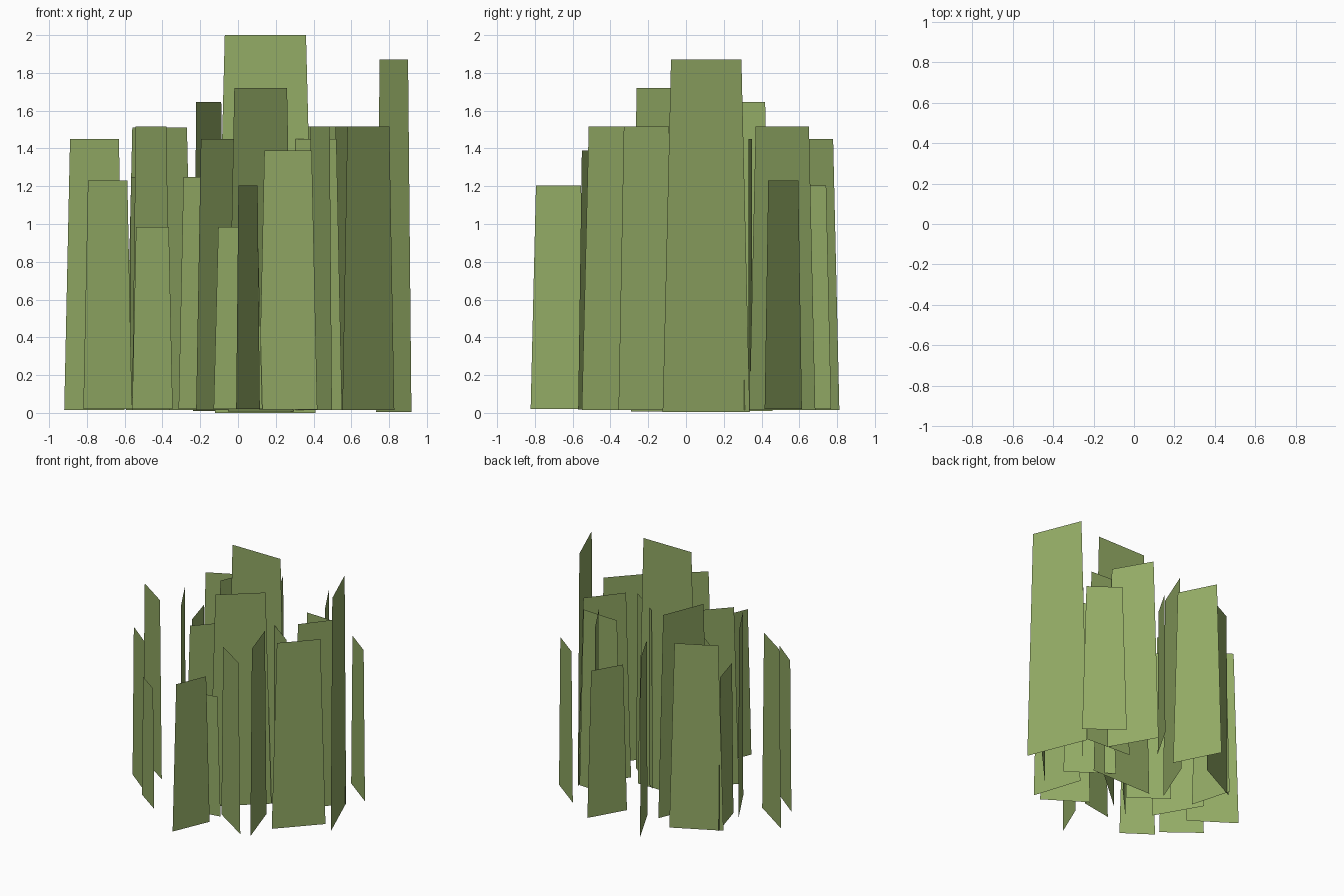
import bpy, math

# one flat green for every blade card
green = bpy.data.materials.new("leaf_green")
green.diffuse_color = (0.296, 0.413, 0.133, 1.0)

TOP_W, BASE_W = 0.215, 0.266   # card widths relative to its height

def blade(name, x, y, angle, h):
    """Upright tapered card centred on (x, y), turned about z."""
    z0 = min(0.02, max(0.0, 0.03 * (2 - h)))
    c, s = math.cos(math.radians(angle)), math.sin(math.radians(angle))
    verts = []
    for u, z in ((-BASE_W, z0), (BASE_W, z0), (TOP_W, h), (-TOP_W, h)):
        r = u * h / 2
        verts.append((x + r * c, y + r * s, z))
    mesh = bpy.data.meshes.new(name)
    mesh.from_pydata(verts, [], [(0, 1, 2, 3)])
    mesh.materials.append(green)
    bpy.context.collection.objects.link(bpy.data.objects.new(name, mesh))

# tall blades: x, y, turn in degrees, height
tall = [
    (0.145, 0.03, 0, 2.0),
    (0.825, 0.107, -68, 1.87),
    (0.12, -0.14, 41, 1.72),
    (-0.155, 0.255, 68, 1.645),
]

# middle blades
middle = [
    (-0.415, 0.46, 27, 1.51),
    (-0.46, -0.045, -60, 1.515),
    (0.69, -0.21, 47, 1.515),
    (0.435, -0.36, -72, 1.515),
    (0.44, 0.51, -60, 1.515),
    (0.62, 0.155, 51, 1.515),
    (-0.09, -0.22, 47, 1.45),
    (-0.76, -0.01, -34, 1.45),
    (0.395, -0.035, -36, 1.45),
    (0.53, 0.34, -3, 1.45),
    (-0.07, 0.64, -63, 1.45),
    (0.265, -0.47, -33, 1.39),
]

# short outer blades
short = [
    (-0.53, 0.245, -74, 1.25),
    (-0.18, -0.05, -36, 1.25),
    (-0.69, -0.28, -38, 1.23),
    (0.715, 0.515, -37, 1.23),
    (0.053, -0.675, 67, 1.205),
    (0.265, 0.63, 60, 1.205),
    (-0.453, -0.503, -35, 0.985),
    (0.0, -0.43, 10, 0.985),
]

for label, rows in (("tall_blade", tall), ("middle_blade", middle), ("short_blade", short)):
    for i, row in enumerate(rows, 1):
        blade(f"{label}_{i}", *row)
